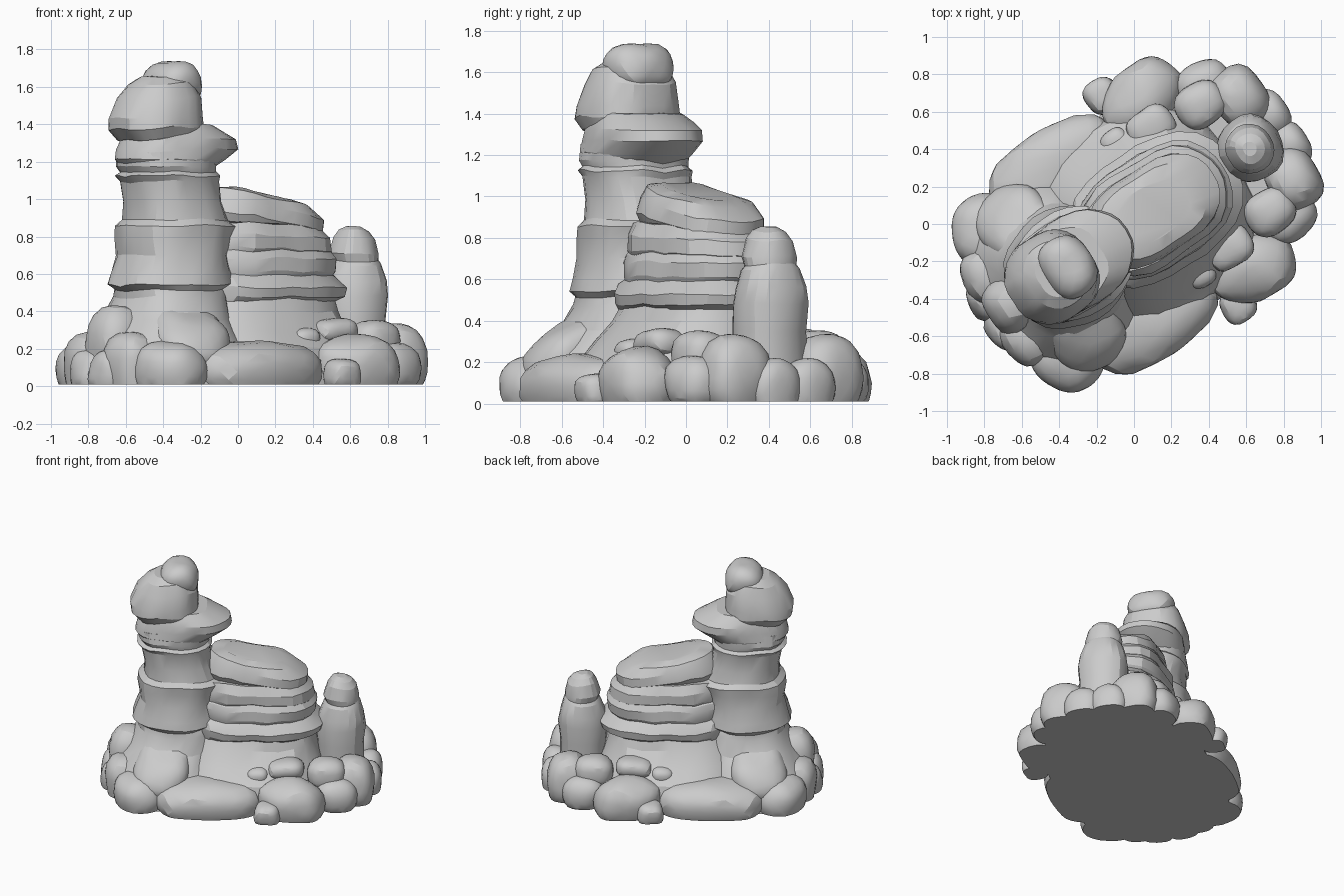
import bpy, bmesh, math
from mathutils import Vector, Matrix, noise

if "Cube" in bpy.data.objects:
    bpy.data.objects.remove(bpy.data.objects["Cube"])

stone = bpy.data.materials.new("grey_stone")
stone.use_nodes = True
GREY = (0.6, 0.6, 0.6, 1)
stone.diffuse_color = GREY
stone.node_tree.nodes["Principled BSDF"].inputs["Base Color"].default_value = GREY

# The formation is symmetric about an upright plane turned from the x axis
TURN = Matrix.Rotation(math.radians(33), 4, "Z")
FLOOR = 0.01


def finish(name, bm, mirror=False):
    """Roughen, cut flat at the ground, place and shade one rock."""
    for v in bm.verts:
        shift = noise.noise_vector(Vector((v.co.x, abs(v.co.y), v.co.z)) * 6) * 0.018
        shift.y *= max(-1, min(1, v.co.y * 20))
        v.co += shift
    geom = bm.verts[:] + bm.edges[:] + bm.faces[:]
    cut = bmesh.ops.bisect_plane(bm, geom=geom, plane_co=(0, 0, FLOOR),
                                 plane_no=(0, 0, 1), clear_inner=True)
    rim = [e for e in cut["geom_cut"] if isinstance(e, bmesh.types.BMEdge)]
    if rim:
        bmesh.ops.holes_fill(bm, edges=rim)
    if mirror:
        bmesh.ops.scale(bm, vec=(1, -1, 1), verts=bm.verts)
    bmesh.ops.recalc_face_normals(bm, faces=bm.faces)
    bm.transform(TURN)
    mesh = bpy.data.meshes.new(name)
    bm.to_mesh(mesh)
    bm.free()
    mesh.materials.append(stone)
    obj = bpy.data.objects.new(name, mesh)
    bpy.context.collection.objects.link(obj)
    bpy.ops.object.select_all(action="DESELECT")
    obj.select_set(True)
    bpy.context.view_layer.objects.active = obj
    bpy.ops.object.shade_smooth_by_angle(angle=math.radians(20))


def strata(name, rings, tilt=0, power=2.5, sides=28):
    """Loft rounded rings given as (height, back end, front end, half width)."""
    bm = bmesh.new()
    loops = []
    for z, u0, u1, w in rings:
        mid, half = (u0 + u1) / 2, (u1 - u0) / 2
        loop = []
        for i in range(sides):
            a = math.tau * i / sides
            c, s = math.cos(a), math.sin(a)
            r = (abs(c) ** power + abs(s) ** power) ** (-1 / power)
            u = mid + half * r * c
            loop.append(bm.verts.new((u, w * r * s, z + tilt * u)))
        loops.append(loop)
    for low, high in zip(loops, loops[1:]):
        for i in range(sides):
            j = (i + 1) % sides
            bm.faces.new((low[i], low[j], high[j], high[i]))
    bm.faces.new(loops[0][::-1])
    bm.faces.new(loops[-1])
    finish(name, bm)


def boulder(name, centre, size, yaw=0, roll=0, power=2.6):
    """Squarish rounded rock, doubled across the plane when off it."""
    for side in ((False, True) if centre[1] else (False,)):
        bm = bmesh.new()
        bmesh.ops.create_icosphere(bm, subdivisions=3, radius=1)
        for v in bm.verts:
            v.co /= sum(abs(c) ** power for c in v.co) ** (1 / power)
            v.co *= Vector(size)
        bm.transform(Matrix.Translation(centre) @
                     Matrix.Rotation(math.radians(yaw), 4, "Z") @
                     Matrix.Rotation(math.radians(roll), 4, "X"))
        finish(name + ("_left" if side else "_right" if centre[1] else ""), bm, side)


# Ground mass and the sloping foot of the ridge
strata("ground_mass", [(-.05, -.88, .94, .57), (.08, -.87, .92, .55), (.16, -.8, .86, .48)])
strata("ridge_foot", [(-.05, -.5, .66, .6), (.2, -.45, .63, .53), (.3, -.42, .59, .44),
                      (.4, -.36, .56, .35), (.5, -.3, .54, .3)])

# Layered ridge
strata("ridge_lower_layer", [(.43, -.35, .5, .28), (.48, -.35, .61, .33), (.53, -.35, .62, .34),
                             (.57, -.35, .57, .31), (.6, -.3, .53, .28)], power=2.6)
strata("ridge_middle_layer", [(.55, -.3, .5, .27), (.61, -.3, .55, .3), (.68, -.3, .56, .3),
                              (.72, -.3, .53, .28), (.74, -.3, .49, .25)], power=2.6)
strata("ridge_upper_layer", [(.69, -.3, .49, .25), (.74, -.3, .54, .28), (.81, -.3, .53, .28),
                             (.87, -.3, .47, .24)], tilt=-.05, power=2.6)
strata("ridge_cap", [(.84, -.25, .41, .2), (.9, -.25, .49, .24), (.97, -.22, .5, .23),
                     (1.03, -.18, .42, .2), (1.05, -.1, .33, .14)], tilt=-.18, power=2.8)

# Tall pillar, with its overhanging ledge, head and knob
strata("pillar", [(-.05, -.9, -.1, .56), (.15, -.89, -.1, .52), (.24, -.86, -.12, .46),
                  (.36, -.77, -.14, .36), (.47, -.71, -.16, .3), (.51, -.71, -.17, .29),
                  (.54, -.75, -.11, .31), (.6, -.73, -.11, .3), (.7, -.7, -.13, .28),
                  (.8, -.71, -.11, .28), (.86, -.71, -.08, .28), (.89, -.67, -.13, .25),
                  (.98, -.67, -.17, .24), (1.09, -.69, -.19, .25), (1.12, -.72, -.18, .26),
                  (1.14, -.69, -.2, .24), (1.17, -.71, -.2, .25), (1.25, -.71, -.18, .24)])
strata("pillar_ledge", [(1.16, -.69, -.2, .22), (1.21, -.73, -.13, .25), (1.27, -.72, -.05, .25),
                        (1.32, -.7, -.06, .24), (1.36, -.68, -.14, .22), (1.4, -.65, -.22, .2)],
       power=2.3)
strata("pillar_head", [(1.32, -.71, -.3, .21), (1.38, -.77, -.28, .24), (1.44, -.77, -.28, .24),
                       (1.54, -.71, -.29, .22), (1.62, -.65, -.33, .18), (1.66, -.6, -.4, .12)],
       power=2.3)
boulder("pillar_knob", (-.42, 0, 1.62), (.14, .17, .12), power=2.5)

# Small spire
strata("spire", [(.05, .56, .91, .18), (.35, .57, .9, .17), (.48, .56, .92, .18),
                 (.56, .57, .91, .17), (.65, .61, .88, .145), (.67, .63, .87, .13),
                 (.71, .61, .87, .135), (.79, .64, .85, .11), (.83, .67, .82, .08),
                 (.85, .71, .78, .04)], power=2.2, sides=20)

# Boulders around the foot
boulder("buttress", (-.53, -.35, .26), (.2, .24, .11), yaw=-12, roll=36)
boulder("long_boulder", (-.2, -.475, .08), (.38, .22, .16), power=2.5)
boulder("broad_boulder", (.4, -.54, .1), (.24, .18, .17), yaw=-15, power=2.4)
boulder("corner_boulder", (-.69, -.4, .09), (.18, .2, .15), yaw=20, power=2.4)
boulder("pebble_low", (.23, -.67, .06), (.1, .1, .08))
boulder("pebble_high", (.15, -.4, .25), (.09, .09, .07))
boulder("stacked_rock", (.36, -.38, .29), (.13, .11, .07))
boulder("side_rock", (.72, -.4, .1), (.15, .15, .13))
boulder("side_stacked_rock", (.65, -.34, .24), (.14, .12, .11))
boulder("spire_side_rock", (.84, -.26, .13), (.14, .17, .2))
boulder("spire_end_rock", (.93, -.1, .08), (.1, .13, .14))
boulder("rear_rock", (-.79, -.19, .1), (.15, .17, .19))
boulder("rear_end_rock", (-.88, -.09, .07), (.1, .12, .12))
boulder("rear_tall_rock", (-.77, 0, .2), (.15, .15, .23))
